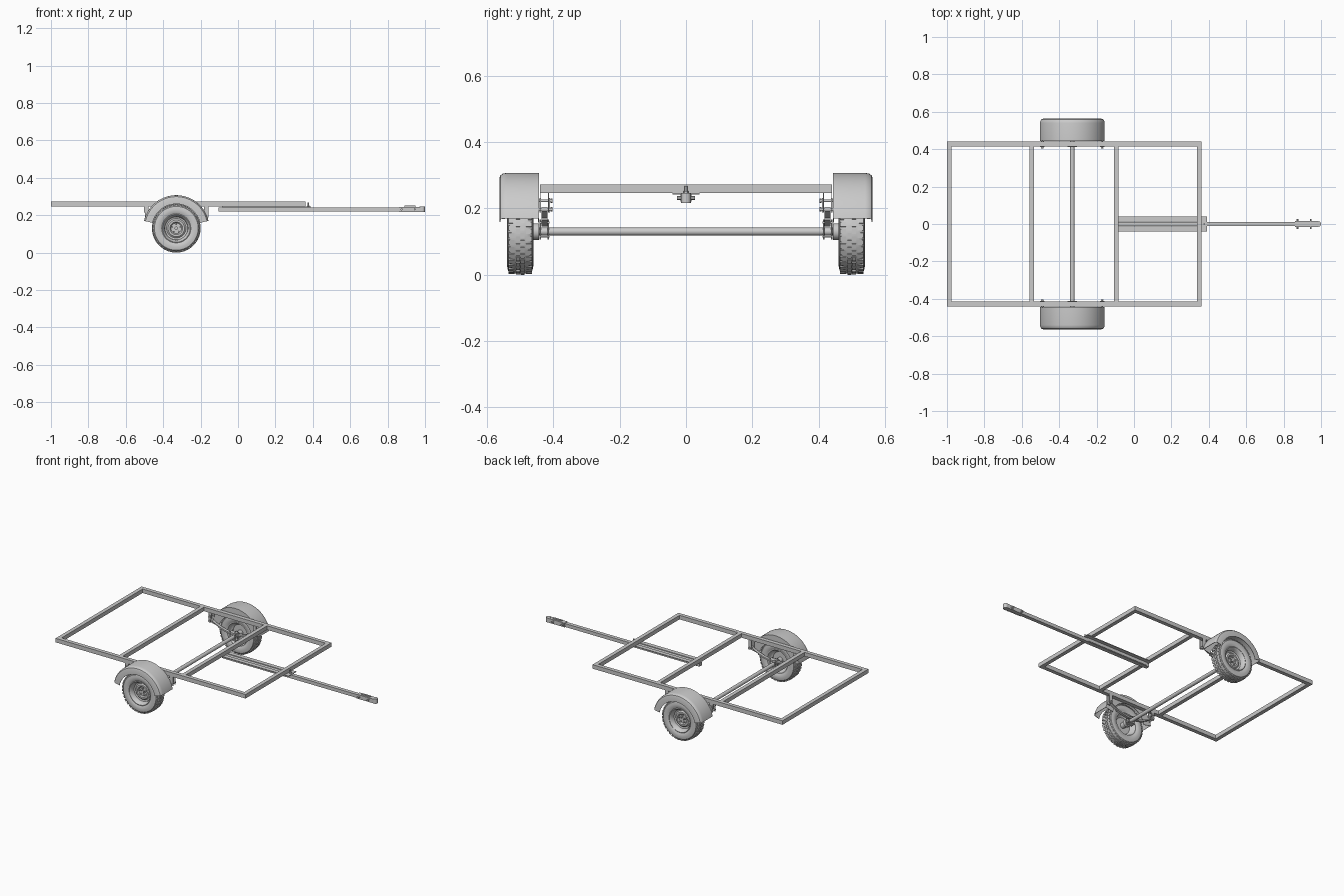
import bpy, bmesh, math
from mathutils import Matrix, Vector

if "Cube" in bpy.data.objects:
    bpy.data.objects.remove(bpy.data.objects["Cube"])

AX, AZ = -0.33, 0.13   # wheel centre
SHARP = math.radians(32)


def finish(bm, name):
    bmesh.ops.recalc_face_normals(bm, faces=bm.faces)
    for f in bm.faces:
        f.smooth = True
    for e in bm.edges:
        e.smooth = len(e.link_faces) == 2 and e.calc_face_angle(0) < SHARP
    me = bpy.data.meshes.new(name)
    bm.to_mesh(me)
    bm.free()
    ob = bpy.data.objects.new(name, me)
    bpy.context.collection.objects.link(ob)
    return ob


def box(bm, x0, x1, y0, y1, z0, z1):
    m = Matrix.Translation(((x0+x1)/2, (y0+y1)/2, (z0+z1)/2))
    m = m @ Matrix.Diagonal((x1-x0, abs(y1-y0), z1-z0, 1))
    bmesh.ops.create_cube(bm, size=1, matrix=m)


def rod(bm, a, b, r, n=16):
    a, b = Vector(a), Vector(b)
    m = Matrix.Translation((a+b)/2) @ (b-a).to_track_quat('Z', 'Y').to_matrix().to_4x4()
    bmesh.ops.create_cone(bm, cap_ends=True, segments=n, radius1=r, radius2=r,
                          depth=(b-a).length, matrix=m)


def lathe(bm, prof, s, a0=0, a1=360, n=64, closed=True):
    """Spin (y, r) points about the wheel axis; s picks the side."""
    full = a1 - a0 == 360
    rings = []
    for i in range(n if full else n+1):
        a = math.radians(a0 + (a1-a0)*i/n)
        rings.append([bm.verts.new((AX+r*math.cos(a), s*y, AZ+r*math.sin(a))) for y, r in prof])
    k = len(prof)
    for i in range(n):
        p, q = rings[i], rings[(i+1) % len(rings)]
        for j in range(k if closed else k-1):
            bm.faces.new((p[j], p[(j+1) % k], q[(j+1) % k], q[j]))


def ribbon(bm, pts, t, y0, y1):
    """Flat strip following (x, z) points, t thick."""
    rows = [[bm.verts.new(c) for c in ((x, y0, z), (x, y1, z), (x, y1, z+t), (x, y0, z+t))]
            for x, z in pts]
    for p, q in zip(rows, rows[1:]):
        for j in range(4):
            bm.faces.new((p[j], p[(j+1) % 4], q[(j+1) % 4], q[j]))
    bm.faces.new(rows[0])
    bm.faces.new(rows[-1])


# Bed frame: side rails and cross members
bm = bmesh.new()
for s in (-1, 1):
    box(bm, -1, 0.362, s*0.415, s*0.44, 0.246, 0.272)
finish(bm, "side_rails")
bm = bmesh.new()
for x0, w in ((-1, 0.025), (-0.56, 0.025), (-0.107, 0.025), (0.337, 0.025)):
    box(bm, x0, x0+w, -0.415, 0.415, 0.246, 0.272)
finish(bm, "cross_members")

# Drawbar with its guide angles and clamp
bm = bmesh.new()
box(bm, -0.105, 0.98, -0.012, 0.012, 0.220, 0.242)
finish(bm, "drawbar")
bm = bmesh.new()
for s in (-1, 1):
    box(bm, -0.085, 0.365, s*0.016, s*0.04, 0.242, 0.246)
    box(bm, -0.085, 0.365, s*0.0125, s*0.0165, 0.222, 0.246)
finish(bm, "drawbar_guides")
bm = bmesh.new()
box(bm, 0.345, 0.39, -0.04, 0.04, 0.242, 0.246)
rod(bm, (0.376, 0, 0.24), (0.376, 0, 0.268), 0.004)
rod(bm, (0.376, 0, 0.246), (0.376, 0, 0.253), 0.008, 6)
finish(bm, "drawbar_clamp")

# Hitch coupler: body, rounded nose, bolts and latch
bm = bmesh.new()
for s in (-1, 1):
    box(bm, 0.86, 0.985, s*0.012, s*0.015, 0.218, 0.244)
    for x in (0.875, 0.945):
        rod(bm, (x, s*0.012, 0.231), (x, s*0.027, 0.231), 0.006, 6)
        rod(bm, (x, s*0.014, 0.231), (x, s*0.017, 0.231), 0.010)
box(bm, 0.86, 0.985, -0.015, 0.015, 0.242, 0.245)
rod(bm, (0.985, 0, 0.217), (0.985, 0, 0.247), 0.015, 24)
box(bm, 0.89, 0.95, -0.005, 0.005, 0.245, 0.252)
finish(bm, "hitch_coupler")

# Axle
bm = bmesh.new()
rod(bm, (AX, -0.47, AZ), (AX, 0.47, AZ), 0.012, 24)
finish(bm, "axle")

TIRE = [(0.468, 0.074), (0.462, 0.085), (0.460, 0.102), (0.463, 0.117), (0.470, 0.124),
        (0.480, 0.1265), (0.520, 0.1265), (0.530, 0.124), (0.537, 0.117), (0.540, 0.102),
        (0.538, 0.085), (0.532, 0.074)]
RIM = [(0.466, 0.078), (0.534, 0.078), (0.536, 0.074), (0.532, 0.070), (0.522, 0.064),
       (0.506, 0.061), (0.503, 0.052), (0.510, 0.044), (0.510, 0.034), (0.503, 0.028),
       (0.503, 0.012), (0.497, 0.012), (0.497, 0.052), (0.490, 0.062), (0.466, 0.072)]
FENDER = [(0.444, 0.122), (0.444, 0.177), (0.540, 0.177), (0.552, 0.175), (0.560, 0.169),
          (0.563, 0.160), (0.563, 0.130)]

for s, side in ((-1, "right"), (1, "left")):
    # Tire with tread blocks
    bm = bmesh.new()
    lathe(bm, TIRE, s, n=72)
    for k in range(36):
        for row, (y0, y1) in enumerate(((0.465, 0.483), (0.487, 0.499), (0.501, 0.513), (0.517, 0.535))):
            a = math.radians(10*k + 5*(row % 2))
            m = Matrix.Translation((AX, 0, AZ)) @ Matrix.Rotation(a, 4, 'Y')
            drop = 0.0025 if row in (0, 3) else 0
            m = m @ Matrix.Translation((0, s*(y0+y1)/2, 0.126-drop/2))
            bmesh.ops.create_cube(bm, size=1, matrix=m @ Matrix.Diagonal((0.015, y1-y0, 0.008-drop, 1)))
    finish(bm, side + "_tire")

    # Rim, hub and lug nuts
    bm = bmesh.new()
    lathe(bm, RIM, s)
    finish(bm, side + "_rim")
    bm = bmesh.new()
    rod(bm, (AX, s*0.443, AZ), (AX, s*0.462, AZ), 0.025, 32)
    rod(bm, (AX, s*0.46, AZ), (AX, s*0.497, AZ), 0.018, 32)
    rod(bm, (AX, s*0.49, AZ), (AX, s*0.508, AZ), 0.009, 24)
    for k in range(5):
        a = math.radians(90 + 72*k)
        x, z = AX+0.022*math.cos(a), AZ+0.022*math.sin(a)
        rod(bm, (x, s*0.497, z), (x, s*0.512, z), 0.005, 6)
    finish(bm, side + "_hub")

    # Fender arch
    bm = bmesh.new()
    lathe(bm, FENDER, s, 13, 167, 40, False)
    ob = finish(bm, side + "_fender")
    mod = ob.modifiers.new("thickness", 'SOLIDIFY')
    mod.thickness = 0.003

    # Leaf spring: stacked arcs with eyes
    bm = bmesh.new()
    ys = sorted((s*0.418, s*0.436))
    for half, lift in ((0.155, 0), (0.105, -0.005)):
        pts = []
        for i in range(17):
            u = -half + 2*half*i/16
            pts.append((AX+u, 0.150 + lift + 0.045*(u/0.155)**2))
        ribbon(bm, pts, 0.005, *ys)
    for u in (-0.158, 0.158):
        rod(bm, (AX+u, ys[0], 0.197), (AX+u, ys[1], 0.197), 0.008)
    finish(bm, side + "_leaf_spring")

    # Spring clamp with U-bolts
    bm = bmesh.new()
    box(bm, AX-0.025, AX+0.025, s*0.412, s*0.442, 0.155, 0.160)
    box(bm, AX-0.025, AX+0.025, s*0.412, s*0.442, 0.112, 0.117)
    for u in (-0.018, 0.018):
        for y in (0.415, 0.439):
            rod(bm, (AX+u, s*y, 0.106), (AX+u, s*y, 0.167), 0.0025, 8)
    finish(bm, side + "_spring_clamp")

    # Hangers, shackles and bolts
    bm = bmesh.new()
    for u, low in ((0.160, 0.188), (-0.160, 0.214)):
        for y in (0.414, 0.438):
            box(bm, AX+u-0.012, AX+u+0.012, s*(y-0.0015), s*(y+0.0015), low, 0.248)
    for y in (0.411, 0.441):
        box(bm, AX-0.167, AX-0.151, s*(y-0.0015), s*(y+0.0015), 0.188, 0.232)
    for u, z in ((0.160, 0.197), (-0.160, 0.197), (-0.160, 0.223)):
        rod(bm, (AX+u, s*0.403, z), (AX+u, s*0.446, z), 0.004, 12)
        rod(bm, (AX+u, s*0.403, z), (AX+u, s*0.409, z), 0.007, 6)
    finish(bm, side + "_spring_hangers")
